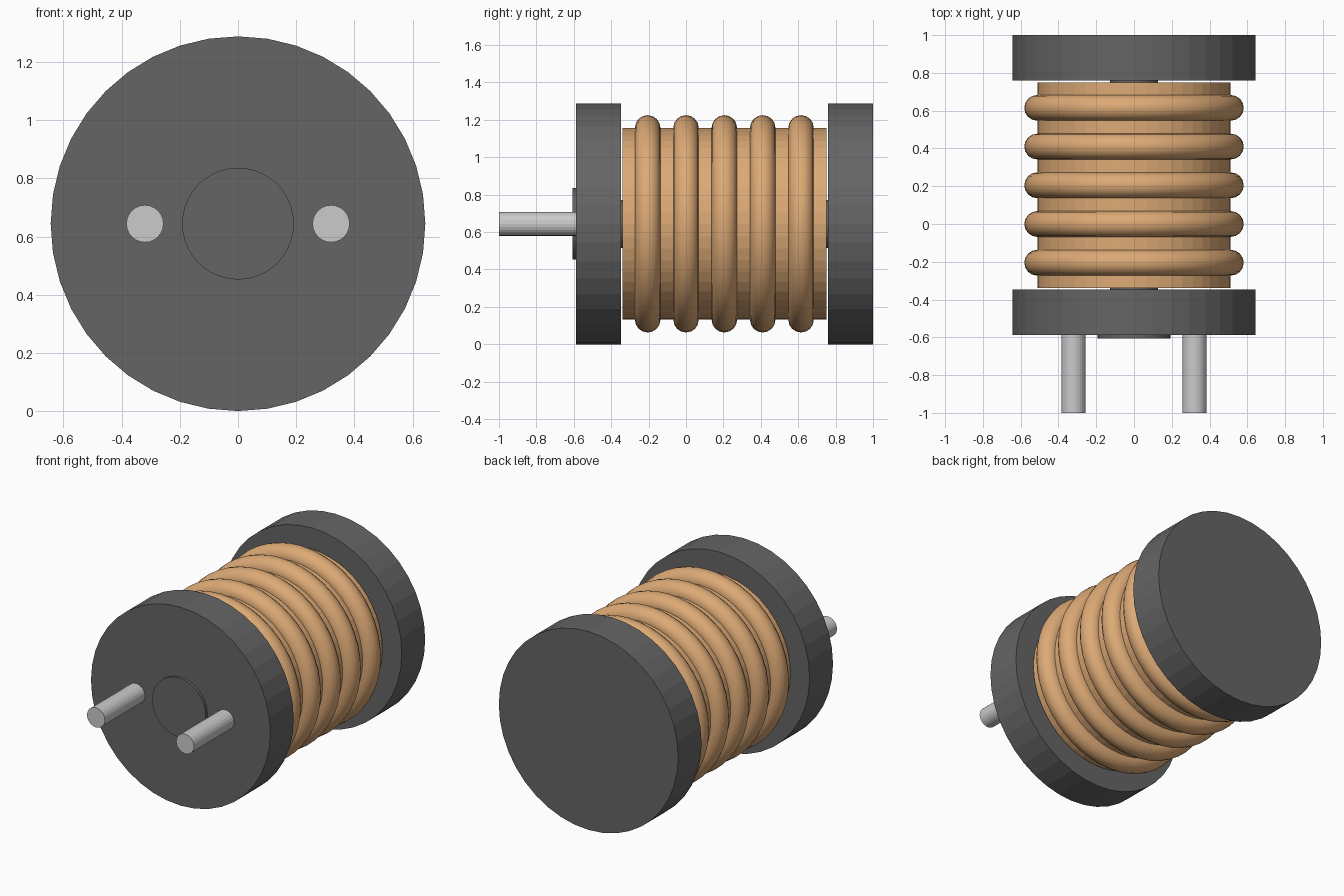
import bpy
import math

if "Cube" in bpy.data.objects:
    bpy.data.objects.remove(bpy.data.objects["Cube"])

CZ = 0.644  # height of the coil axis


def material(name, color):
    m = bpy.data.materials.new(name)
    m.diffuse_color = color
    m.use_nodes = True
    m.node_tree.nodes["Principled BSDF"].inputs["Base Color"].default_value = m.diffuse_color
    return m


copper = material("copper", (0.72, 0.40, 0.18, 1))
ferrite = material("ferrite", (0.13, 0.13, 0.13, 1))
tin = material("tin", (0.75, 0.75, 0.72, 1))


def finish(name, mat, smooth):
    ob = bpy.context.object
    ob.name = name
    ob.data.materials.append(mat)
    if smooth:
        bpy.ops.object.shade_smooth_by_angle(angle=math.radians(35))
    return ob


def rod(name, radius, y0, y1, mat, sides, x=0, smooth=False):
    """Cylinder lying along y from y0 to y1."""
    bpy.ops.mesh.primitive_cylinder_add(
        vertices=sides, radius=radius, depth=y1 - y0,
        location=(x, (y0 + y1) / 2, CZ), rotation=(math.pi / 2, 0, 0))
    return finish(name, mat, smooth)


# Bobbin: two end flanges, centre post and front boss
rod("front_flange", 0.644, -0.588, -0.348, ferrite, 40)
rod("back_flange", 0.644, 0.76, 1.0, ferrite, 40)
rod("centre_post", 0.128, -0.36, 0.77, ferrite, 40)
rod("front_boss", 0.192, -0.606, -0.57, ferrite, 40)

# Winding body
rod("winding_body", 0.512, -0.34, 0.75, copper, 48)

# Raised wire turns
for i in range(5):
    bpy.ops.mesh.primitive_torus_add(
        major_segments=48, minor_segments=16,
        major_radius=0.513, minor_radius=0.068,
        location=(0, -0.205 + 0.205 * i, CZ), rotation=(math.pi / 2, 0, 0))
    finish(f"wire_turn_{i + 1}", copper, True)

# Terminal pins
for side, x in (("left", -0.32), ("right", 0.32)):
    rod(f"{side}_pin", 0.064, -1.0, -0.57, tin, 24, x)
